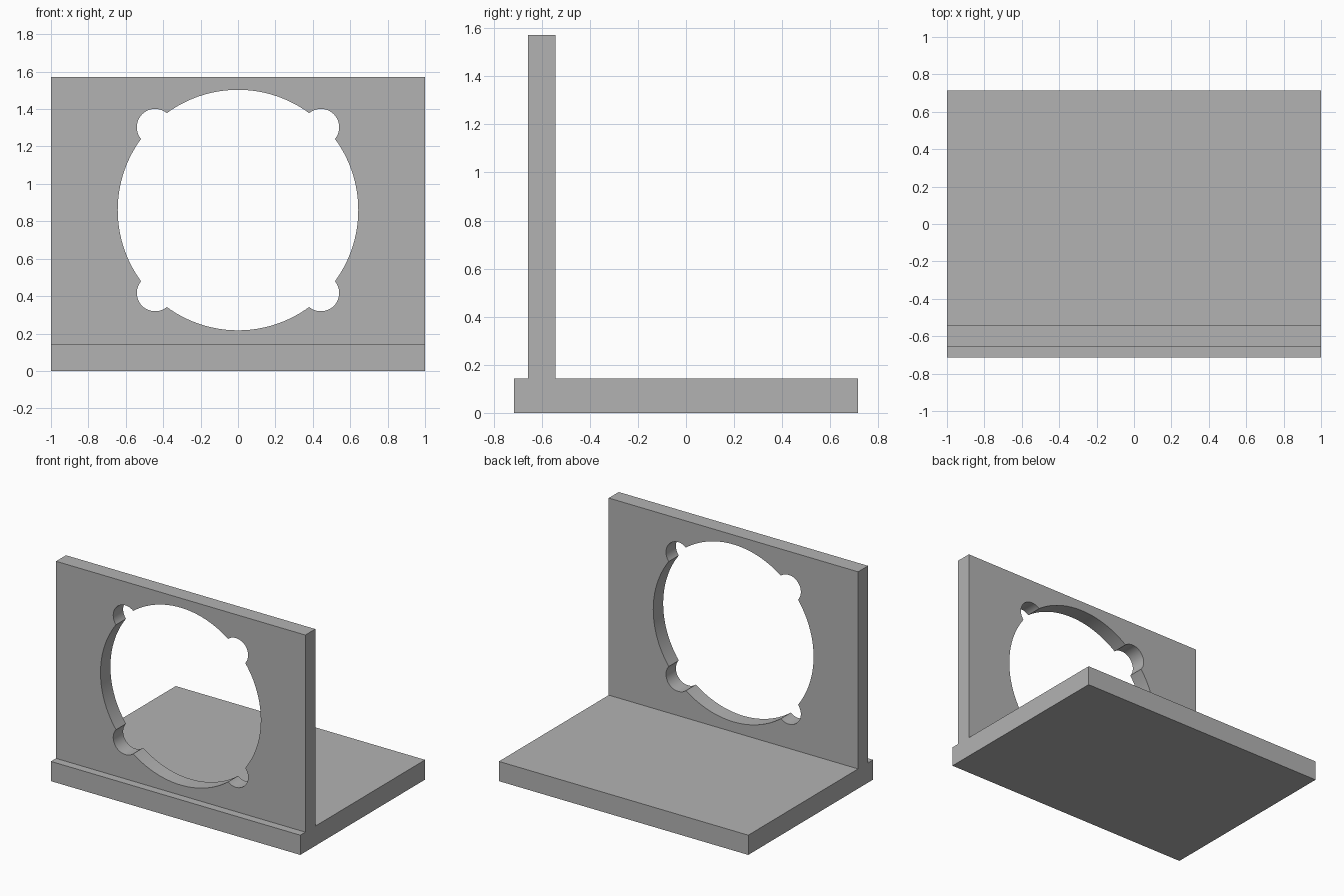
import bpy
import bmesh
from mathutils import Matrix, Vector

cube = bpy.data.objects.get("Cube")
if cube:
    bpy.data.objects.remove(cube, do_unlink=True)

WIDTH = 2.0
HOLE_Z = 0.86
WALL_Y = -0.6

grey = bpy.data.materials.new("plain grey")
grey.use_nodes = True
colour = (0.45, 0.45, 0.45, 1)
grey.diffuse_color = colour
grey.node_tree.nodes["Principled BSDF"].inputs["Base Color"].default_value = colour


def add_object(name, bm):
    bmesh.ops.recalc_face_normals(bm, faces=bm.faces)
    mesh = bpy.data.meshes.new(name)
    bm.to_mesh(mesh)
    bm.free()
    mesh.materials.append(grey)
    obj = bpy.data.objects.new(name, mesh)
    bpy.context.collection.objects.link(obj)
    return obj


def cutter(x, z, radius, segments):
    """Cylinder running front to back through the wall."""
    bm = bmesh.new()
    place = Matrix.Translation((x, WALL_Y, z)) @ Matrix.Rotation(1.5707963, 4, "X")
    bmesh.ops.create_cone(bm, cap_ends=True, segments=segments, radius1=radius,
                          radius2=radius, depth=0.5, matrix=place)
    obj = add_object("hole_cutter", bm)
    obj.hide_render = True
    return obj


# Bracket: base slab and upright wall as one side profile, extruded along x
profile = [(-0.715, 0), (0.715, 0), (0.715, 0.143), (-0.543, 0.143),
           (-0.543, 1.572), (-0.657, 1.572), (-0.657, 0.143), (-0.715, 0.143)]
bm = bmesh.new()
face = bm.faces.new([bm.verts.new((-WIDTH / 2, y, z)) for y, z in profile])
extruded = bmesh.ops.extrude_face_region(bm, geom=[face])
bmesh.ops.translate(bm, vec=Vector((WIDTH, 0, 0)),
                    verts=[v for v in extruded["geom"] if isinstance(v, bmesh.types.BMVert)])
bracket = add_object("mounting_bracket", bm)

# Large round opening with four screw holes around its rim
cutters = [cutter(0, HOLE_Z, 0.643, 128)]
for sx in (-1, 1):
    for sz in (-1, 1):
        cutters.append(cutter(sx * 0.443, HOLE_Z + sz * 0.443, 0.098, 48))

for c in cutters:
    mod = bracket.modifiers.new("hole", "BOOLEAN")
    mod.operation = "DIFFERENCE"
    mod.solver = "EXACT"
    mod.object = c

# Bake the cuts and drop the helpers
depsgraph = bpy.context.evaluated_depsgraph_get()
cut_mesh = bpy.data.meshes.new_from_object(bracket.evaluated_get(depsgraph))
bracket.modifiers.clear()
bracket.data = cut_mesh
cut_mesh.materials.clear()
cut_mesh.materials.append(grey)
for p in cut_mesh.polygons:
    p.material_index = 0
for c in cutters:
    bpy.data.objects.remove(c, do_unlink=True)

# Smooth hole walls, crisp edges
bpy.ops.object.select_all(action="DESELECT")
bracket.select_set(True)
bpy.context.view_layer.objects.active = bracket
bpy.ops.object.shade_smooth_by_angle(angle=0.5)
